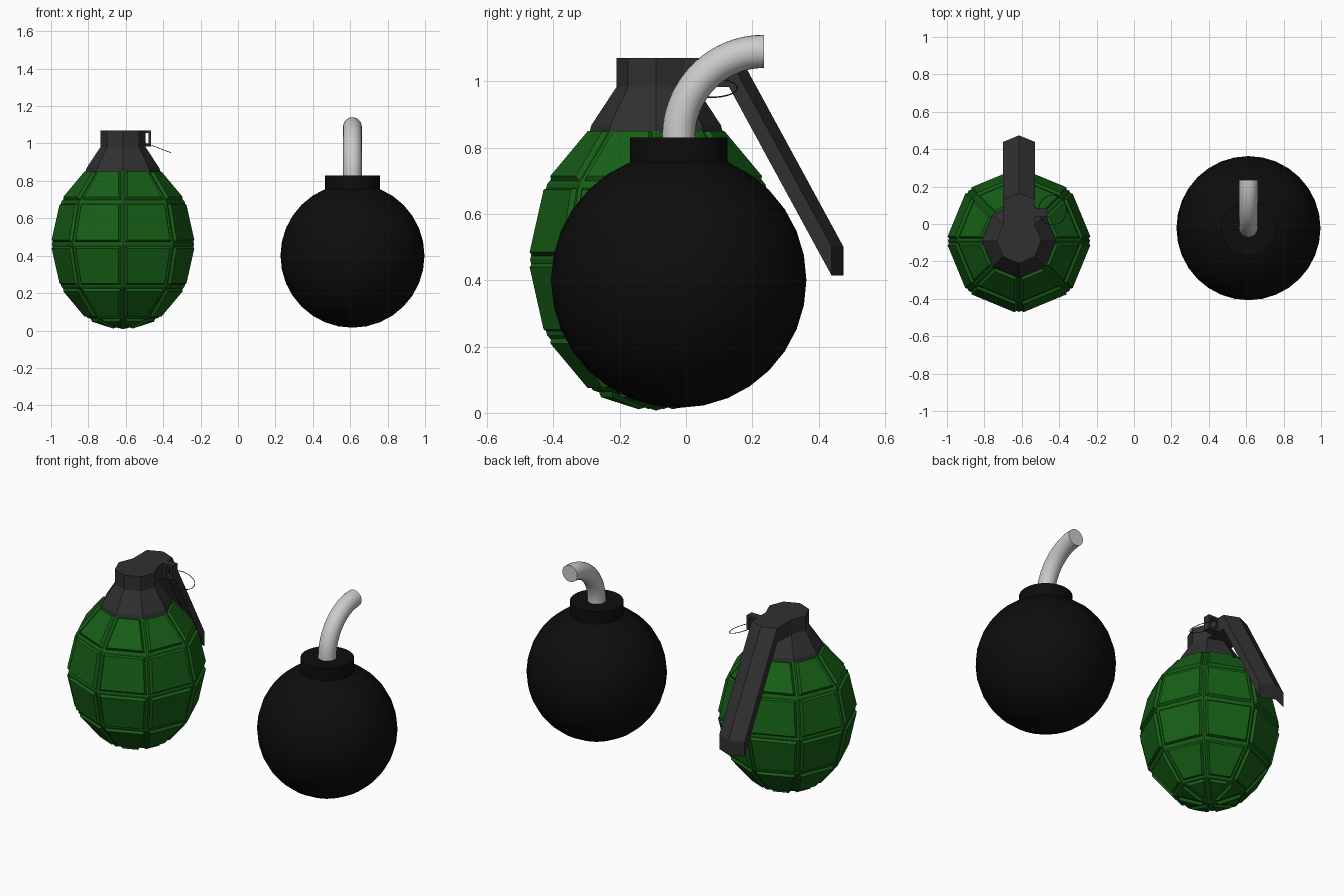
import bpy, bmesh, math
from mathutils import Matrix, Vector

if "Cube" in bpy.data.objects:
    bpy.data.objects.remove(bpy.data.objects["Cube"])

GX, GY = -0.615, -0.09      # grenade axis
BX, BY = 0.612, -0.022      # round bomb axis


def material(name, rgb):
    m = bpy.data.materials.new(name)
    m.diffuse_color = (*rgb, 1)
    m.use_nodes = True
    m.node_tree.nodes["Principled BSDF"].inputs["Base Color"].default_value = m.diffuse_color
    return m


green = material("green", (0.008, 0.115, 0.008))
dark = material("dark_metal", (0.03, 0.03, 0.03))
black = material("black", (0.004, 0.004, 0.004))
pale = material("pale_rope", (0.55, 0.55, 0.55))


def finish(bm, name, mat, smooth=False):
    bmesh.ops.recalc_face_normals(bm, faces=bm.faces[:])
    me = bpy.data.meshes.new(name)
    bm.to_mesh(me)
    bm.free()
    ob = bpy.data.objects.new(name, me)
    bpy.context.collection.objects.link(ob)
    me.materials.append(mat)
    if smooth:
        bpy.ops.object.select_all(action='DESELECT')
        ob.select_set(True)
        bpy.context.view_layer.objects.active = ob
        bpy.ops.object.shade_smooth_by_angle(angle=math.radians(35))
    return ob


def skin(bm, loops):
    """Skin a stack of equal-length closed loops and cap both ends."""
    rows = [[bm.verts.new(p) for p in loop] for loop in loops]
    n = len(rows[0])
    for a, b in zip(rows, rows[1:]):
        for i in range(n):
            j = (i + 1) % n
            bm.faces.new((a[i], a[j], b[j], b[i]))
    bm.faces.new(rows[0][::-1])
    bm.faces.new(rows[-1])


def ring(x, y, z, r, n):
    return [(x + r * math.cos(math.tau * i / n), y + r * math.sin(math.tau * i / n), z)
            for i in range(n)]


# Grenade body: eight-sided ellipsoid with raised panels between grooves
bm = bmesh.new()
bmesh.ops.create_uvsphere(bm, u_segments=8, v_segments=6, radius=1)
bmesh.ops.transform(bm, verts=bm.verts[:], matrix=Matrix.Translation((GX, GY, 0.462))
                    @ Matrix.Diagonal((0.38, 0.38, 0.455, 1)))
bm.verts.ensure_lookup_table()
pole = max(bm.verts, key=lambda v: v.co.z)
bmesh.ops.delete(bm, geom=[pole], context='VERTS')
panels = bm.faces[:]
bmesh.ops.holes_fill(bm, edges=[e for e in bm.edges if e.is_boundary])
bmesh.ops.recalc_face_normals(bm, faces=bm.faces[:])
bmesh.ops.inset_individual(bm, faces=panels, thickness=0.012, use_even_offset=True)
bmesh.ops.inset_individual(bm, faces=panels, thickness=0.008, depth=0.015, use_even_offset=True)
finish(bm, "grenade_body", green)

# Grenade neck: flared octagonal collar
bm = bmesh.new()
skin(bm, [ring(GX, GY, z, r, 8) for z, r in ((0.85, 0.2), (0.868, 0.195), (0.982, 0.12), (1.07, 0.12))])
finish(bm, "grenade_neck", dark)

# Safety lever: ridged strip running back from the neck and down the body
s = 0.12 * math.sqrt(0.5)


def lever_section(y, z):
    d = 0.12 - s
    return [(GX - s, y, z - 0.088), (GX, y + d, z - 0.088), (GX + s, y, z - 0.088),
            (GX + s, y, z), (GX, y + d, z), (GX - s, y, z)]


bm = bmesh.new()
skin(bm, [lever_section(y, z) for y, z in ((GY + s, 1.07), (0.13, 1.07), (0.439, 0.502))])
finish(bm, "safety_lever", dark)

# Pin lug: small block with a hole through it
bm = bmesh.new()
bmesh.ops.create_cube(bm, size=1, matrix=Matrix.Translation((-0.498, 0.063, 1.027))
                      @ Matrix.Diagonal((0.066, 0.045, 0.086, 1)))
ends = [f for f in bm.faces if abs(f.normal.y) > 0.9]
bmesh.ops.inset_individual(bm, faces=ends, thickness=0.02)
rims = [e for f in ends for e in f.edges]
bmesh.ops.delete(bm, geom=ends, context='FACES_ONLY')
bmesh.ops.bridge_loops(bm, edges=rims)
finish(bm, "pin_lug", dark)


def tube(bm, frames, r, n, closed):
    """Sweep a circle along (centre, side, up) frames."""
    rows = [[bm.verts.new(c + r * (math.cos(math.tau * k / n) * a + math.sin(math.tau * k / n) * b))
             for k in range(n)] for c, a, b in frames]
    for p, q in zip(rows, rows[1:] + rows[:1] if closed else rows[1:]):
        for k in range(n):
            m = (k + 1) % n
            bm.faces.new((p[k], p[m], q[m], q[k]))
    if not closed:
        bm.faces.new(rows[0][::-1])
        bm.faces.new(rows[-1])


# Pull ring: thin tilted wire loop through the lug
tilt = Matrix.Rotation(math.radians(21), 3, 'Y')
frames = []
for i in range(32):
    t = math.tau * i / 32
    out = tilt @ Vector((math.cos(t), math.sin(t), 0))
    frames.append((Vector((-0.435, 0.075, 0.98)) + 0.08 * out, out, tilt @ Vector((0, 0, 1))))
bm = bmesh.new()
tube(bm, frames, 0.002, 6, True)
finish(bm, "pull_ring", dark, True)

# Round bomb ball
bm = bmesh.new()
bmesh.ops.create_uvsphere(bm, u_segments=32, v_segments=16, radius=0.385,
                          matrix=Matrix.Translation((BX, BY, 0.4)))
finish(bm, "bomb_ball", black, True)

# Bomb collar
bm = bmesh.new()
skin(bm, [ring(BX, BY, z, 0.147, 32) for z in (0.7, 0.83)])
finish(bm, "bomb_collar", black, True)

# Fuse: quarter-circle rope bending backwards
R = 0.257
side = Vector((1, 0, 0))
frames = [(Vector((BX, BY, 0.8)), side, Vector((0, 1, 0)))]
for i in range(17):
    t = math.pi / 2 * i / 16
    d = Vector((0, math.cos(t), -math.sin(t)))
    frames.append((Vector((BX, BY + R, 0.833)) - R * d, side, d))
bm = bmesh.new()
tube(bm, frames, 0.05, 24, False)
finish(bm, "fuse", pale, True)
